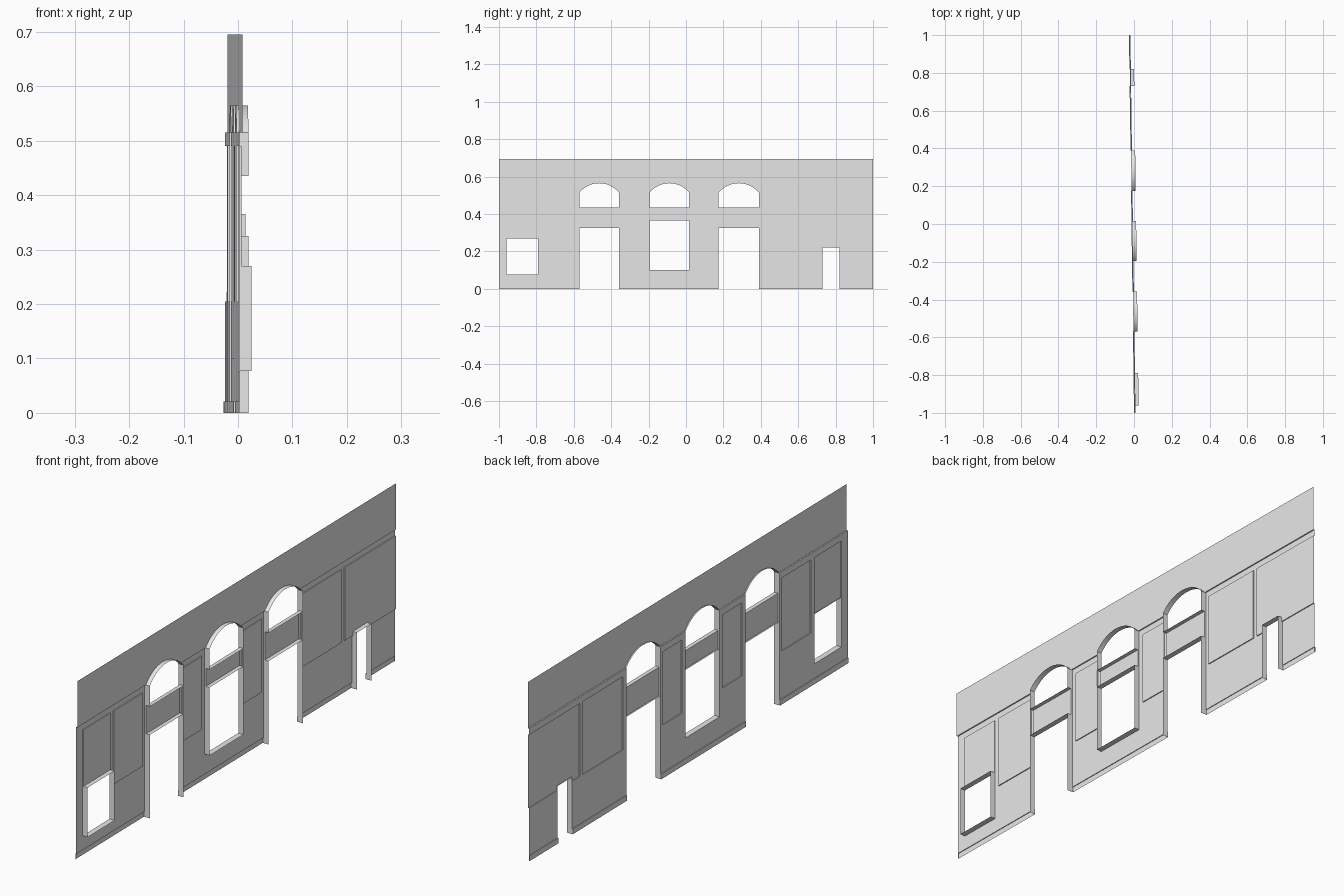
import bpy, bmesh, math

cube = bpy.data.objects.get("Cube")
if cube:
    bpy.data.objects.remove(cube, do_unlink=True)

grey = bpy.data.materials.new("plaster grey")
grey.use_nodes = True
colour = (0.8, 0.8, 0.8, 1)
grey.diffuse_color = colour
grey.node_tree.nodes["Principled BSDF"].inputs["Base Color"].default_value = colour

# Heights and relief depths shared by the parts
PLINTH, DADO, PANEL_TOP, CORNICE, TOP = 0.021, 0.205, 0.49, 0.515, 0.695
PANEL_OFF, UPPER_OFF, PLINTH_OFF, SPANDREL_OFF, REVEAL = 0.004, 0.005, -0.003, 0.006, 0.022


def point(y, z, off):
    """Place a point on the slightly skewed wall plane."""
    return (-0.0105 - 0.0135 * y + off, y, z)


def make(name, quads):
    bm = bmesh.new()
    for q in quads:
        bm.faces.new([bm.verts.new(p) for p in q])
    bmesh.ops.remove_doubles(bm, verts=bm.verts, dist=0.00005)
    bmesh.ops.recalc_face_normals(bm, faces=bm.faces)
    mesh = bpy.data.meshes.new(name)
    bm.to_mesh(mesh)
    bm.free()
    mesh.materials.append(grey)
    obj = bpy.data.objects.new(name, mesh)
    bpy.context.collection.objects.link(obj)
    return obj


def sheet(rect, off, holes=()):
    """Flat rectangle y0, y1, z0, z1 with rectangular holes."""
    y0, y1, z0, z1 = rect
    ys = sorted({y for r in (rect, *holes) for y in r[:2] if y0 <= y <= y1})
    zs = sorted({z for r in (rect, *holes) for z in r[2:] if z0 <= z <= z1})
    quads = []
    for a, b in zip(ys, ys[1:]):
        for c, d in zip(zs, zs[1:]):
            y, z = (a + b) / 2, (c + d) / 2
            if any(h[0] < y < h[1] and h[2] < z < h[3] for h in holes):
                continue
            quads.append([point(a, c, off), point(b, c, off),
                          point(b, d, off), point(a, d, off)])
    return quads


def strip(path, off0, off1, closed=False):
    """Ribbon across the wall thickness along a path of y, z points."""
    ends = path[1:] + path[:1] if closed else path[1:]
    return [[point(*p, off0), point(*q, off0), point(*q, off1), point(*p, off1)]
            for p, q in zip(path, ends)]


def ring(r):
    y0, y1, z0, z1 = r
    return [(y0, z0), (y0, z1), (y1, z1), (y1, z0)]


def arch(y0, y1, rise=0.05, steps=16):
    """Segmental arch from left to right spring point."""
    a = (y1 - y0) / 2
    radius = (a * a + rise * rise) / (2 * rise)
    half = math.asin(a / radius)
    return [((y0 + y1) / 2 + radius * math.sin(t),
             CORNICE + rise - radius + radius * math.cos(t))
            for t in (half * (2 * i / steps - 1) for i in range(steps + 1))]


# Openings: y0, y1, z0, z1
window = (-0.96, -0.79, 0.077, 0.27)
middle = (-0.195, 0.017, 0.10, 0.365)
left_door = (-0.57, -0.358, 0, 0.325)
right_door = (0.175, 0.39, 0, 0.325)
small_door = (0.73, 0.82, 0, 0.222)
bays = [left_door, middle, right_door]
SILL = 0.435
bay_holes = [(b[0], b[1], b[2], CORNICE) for b in bays]
openings = bay_holes + [window, small_door]
doors = [left_door, right_door, small_door]

# Recessed panels
panels = [(-0.96, -0.79, 0.27, PANEL_TOP), (-0.768, -0.588, DADO, PANEL_TOP),
          (-0.335, -0.215, DADO, PANEL_TOP), (0.04, 0.16, DADO, PANEL_TOP),
          (0.41, 0.66, DADO, PANEL_TOP)]
end_panel = (0.68, 1, DADO, PANEL_TOP)

make("wall_field", sheet((-1, 1, PLINTH, CORNICE), 0, openings + panels + [end_panel]))

for i, p in enumerate(panels):
    make(f"panel_{i + 1}", sheet(p, PANEL_OFF) + strip(ring(p), 0, PANEL_OFF, True))

# The end panel is cut by the small door and runs out to the wall end
rim = strip([(small_door[0], DADO), (0.68, DADO), (0.68, PANEL_TOP), (1, PANEL_TOP)], 0, PANEL_OFF)
rim += strip([(small_door[1], DADO), (1, DADO)], 0, PANEL_OFF)
make("end_panel", sheet(end_panel, PANEL_OFF, [small_door]) + rim)

# Plinth with a top ledge and returns at the doors
edges = [-1] + [y for d in doors for y in d[:2]] + [1]
plinth = sheet((-1, 1, 0, PLINTH), PLINTH_OFF, doors)
for y0, y1 in zip(edges[::2], edges[1::2]):
    plinth += strip([(y0, 0), (y0, PLINTH), (y1, PLINTH), (y1, 0)], PLINTH_OFF, 0)
make("plinth", plinth)

# Upper wall above the groove, with its lower edge following the arches
profile = [(-1, CORNICE)]
ledge = []
for b in bays:
    ledge += strip([profile[-1], (b[0], CORNICE)], 0, UPPER_OFF)
    profile += arch(b[0], b[1])
ledge += strip([profile[-1], (1, CORNICE)], 0, UPPER_OFF)
profile.append((1, CORNICE))
upper = [[point(*p, UPPER_OFF), point(*q, UPPER_OFF),
          point(q[0], TOP, UPPER_OFF), point(p[0], TOP, UPPER_OFF)]
         for p, q in zip(profile, profile[1:])]
make("upper_wall", upper + ledge)

# Spandrels and arched window reveals in each bay
for name, b in zip(("left", "middle", "right"), bays):
    y0, y1 = b[:2]
    spandrel = (y0, y1, b[3], SILL)
    sides = strip([(y0, b[3]), (y0, SILL)], 0, SPANDREL_OFF)
    sides += strip([(y1, b[3]), (y1, SILL)], 0, SPANDREL_OFF)
    make(f"{name}_spandrel", sheet(spandrel, SPANDREL_OFF) + sides)
    curve = arch(y0, y1)
    reveal = strip([(y0, SILL)] + curve + [(y1, SILL)], 0, REVEAL)
    reveal += strip([(y0, SILL), (y1, SILL)], SPANDREL_OFF, REVEAL)
    arch_reveal = make(f"{name}_arch_reveal", reveal)
    arch_reveal.data.shade_smooth()
    arch_reveal.data.set_sharp_from_angle(angle=math.radians(30))

# Reveals of the rectangular openings
for name, d in zip(("left_door", "right_door", "small_door"), doors):
    make(f"{name}_reveal", strip(ring(d), 0, REVEAL))
for name, w in (("window", window), ("middle_window", middle)):
    make(f"{name}_reveal", strip(ring(w), 0, REVEAL, True))
